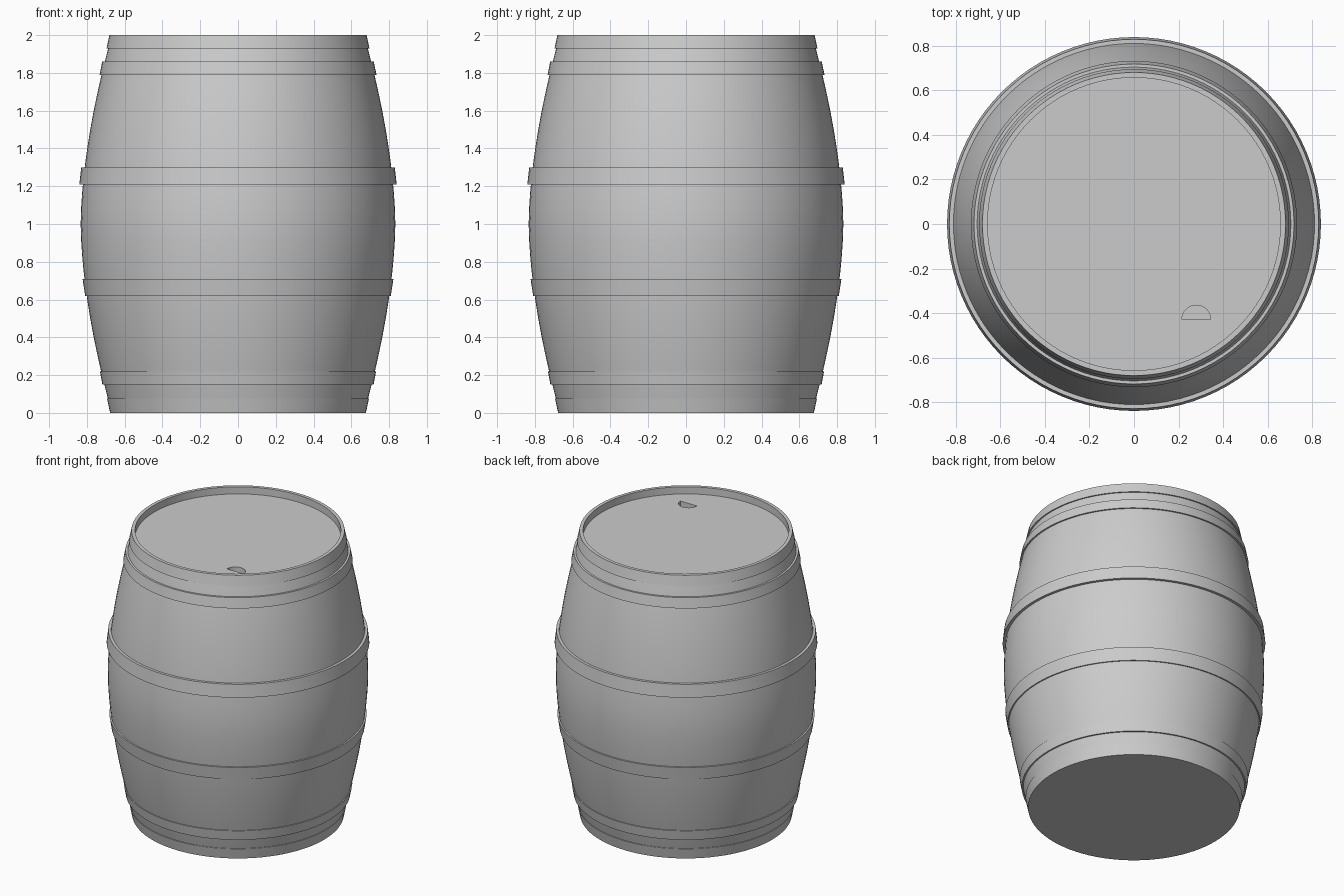
import bpy, bmesh, math

if "Cube" in bpy.data.objects:
    bpy.data.objects.remove(bpy.data.objects["Cube"])

SIDES = 96

def body_radius(z):
    return 0.833 - 0.165 * abs(z - 1.0) ** 1.7

def add_object(name, bm):
    bmesh.ops.remove_doubles(bm, verts=bm.verts[:], dist=1e-5)
    bmesh.ops.recalc_face_normals(bm, faces=bm.faces[:])
    me = bpy.data.meshes.new(name)
    bm.to_mesh(me)
    bm.free()
    ob = bpy.data.objects.new(name, me)
    bpy.context.collection.objects.link(ob)
    return ob

def smooth(ob):
    bpy.ops.object.select_all(action='DESELECT')
    ob.select_set(True)
    bpy.context.view_layer.objects.active = ob
    bpy.ops.object.shade_smooth_by_angle(angle=math.radians(30))

def lathe(name, profile, closed=False, caps=False):
    """Revolve (radius, z) points about the z axis."""
    bm = bmesh.new()
    rings = []
    for r, z in profile:
        rings.append([bm.verts.new((r * math.cos(2 * math.pi * i / SIDES),
                                    r * math.sin(2 * math.pi * i / SIDES), z))
                      for i in range(SIDES)])
    pairs = list(zip(rings, rings[1:]))
    if closed:
        pairs.append((rings[-1], rings[0]))
    for a, b in pairs:
        for i in range(SIDES):
            j = (i + 1) % SIDES
            bm.faces.new((a[i], a[j], b[j], b[i]))
    if caps:
        bm.faces.new(rings[0])
        bm.faces.new(rings[-1])
    return add_object(name, bm)

# bulging body with a raised rim and recessed lid
profile = [(body_radius(i / 12), i / 12) for i in range(25)]
profile += [(0.658, 2.0), (0.658, 1.95)]
body = lathe("barrel_body", profile, caps=True)

# half-round pouring hole in the lid
bm = bmesh.new()
half = [(0.28 + 0.065 * math.cos(math.pi * i / 16),
         -0.43 + 0.065 * math.sin(math.pi * i / 16)) for i in range(17)]
low = [bm.verts.new((x, y, 1.85)) for x, y in half]
high = [bm.verts.new((x, y, 2.05)) for x, y in half]
bm.faces.new(low)
bm.faces.new(high)
for i in range(17):
    j = (i + 1) % 17
    bm.faces.new((low[i], low[j], high[j], high[i]))
cutter = add_object("hole_cutter", bm)
cutter.hide_render = True

mod = body.modifiers.new("hole", 'BOOLEAN')
mod.operation = 'DIFFERENCE'
mod.solver = 'EXACT'
mod.object = cutter
bpy.context.view_layer.objects.active = body
bpy.ops.object.modifier_apply(modifier=mod.name)
bpy.data.objects.remove(cutter)
smooth(body)

# hoops: bottom z, top z, bottom radius, top radius
hoops = [(0.0, 0.075, 0.677, 0.693), (0.15, 0.22, 0.718, 0.731),
         (0.62, 0.71, 0.809, 0.823), (1.21, 1.30, 0.840, 0.830),
         (1.79, 1.86, 0.733, 0.719), (1.93, 2.0, 0.696, 0.681)]
for n, (z0, z1, r0, r1) in enumerate(hoops):
    ring = lathe(f"hoop_{n + 1}",
                 [(r0, z0), (r1, z1), (body_radius(z1) - 0.004, z1),
                  (body_radius(z0) - 0.004, z0)], closed=True)
    smooth(ring)
